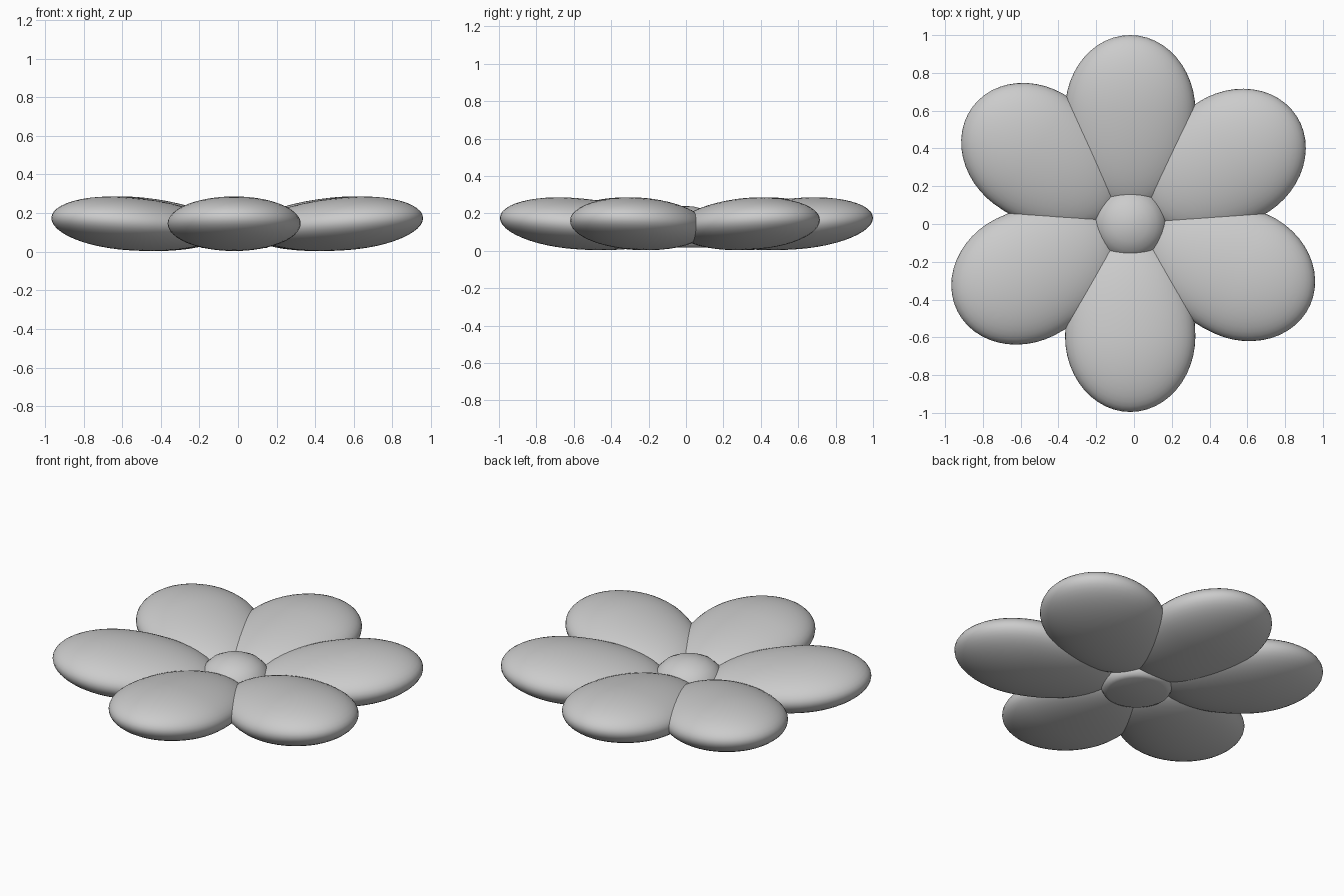
import bpy, bmesh
from math import radians, cos, sin, tan, pi
from mathutils import Matrix

if "Cube" in bpy.data.objects:
    bpy.data.objects.remove(bpy.data.objects["Cube"])

CX, CY = -0.02, 0.0  # flower middle


def add_object(name, bm):
    mesh = bpy.data.meshes.new(name)
    bm.normal_update()
    bm.to_mesh(mesh)
    bm.free()
    ob = bpy.data.objects.new(name, mesh)
    bpy.context.collection.objects.link(ob)
    for p in mesh.polygons:
        p.use_smooth = True
    return ob


# Egg-shaped petal: blunt outer end, long tapered inner end, tip tilted up
def petal(name, angle, radius):
    bm = bmesh.new()
    bmesh.ops.create_uvsphere(bm, u_segments=48, v_segments=24, radius=1)
    for v in bm.verts:
        x = v.co.x * (0.40 if v.co.x > 0 else 0.52)
        v.co = (radius + x, v.co.y * 0.345, 0.146 + v.co.z * 0.137 + x * tan(radians(4.3)))
    bm.transform(Matrix.Translation((CX, CY, 0)) @ Matrix.Rotation(radians(angle), 4, 'Z'))
    return add_object(name, bm)


petals = [(90, 0.60), (33, 0.65), (-24.3, 0.645), (-90, 0.595), (206.8, 0.625), (143.4, 0.64)]
for i, (angle, radius) in enumerate(petals):
    petal(f"petal_{i + 1}", angle, radius)

# Domed flower centre with a flat underside, lathed from a profile
profile = [(0.165, 0.018), (0.185, 0.028), (0.197, 0.05), (0.2, 0.085), (0.195, 0.125),
           (0.175, 0.165), (0.14, 0.2), (0.095, 0.223), (0.045, 0.236)]
N = 40
bm = bmesh.new()
rings = [[bm.verts.new((CX + r * cos(2 * pi * k / N), CY + r * sin(2 * pi * k / N), z))
          for k in range(N)] for r, z in profile]
for lo, hi in zip(rings, rings[1:]):
    for k in range(N):
        bm.faces.new((lo[k], lo[(k + 1) % N], hi[(k + 1) % N], hi[k]))
bm.faces.new(rings[0][::-1])
top = bm.verts.new((CX, CY, 0.24))
for k in range(N):
    bm.faces.new((rings[-1][k], rings[-1][(k + 1) % N], top))
centre = add_object("flower_centre", bm)
bpy.context.view_layer.objects.active = centre
centre.select_set(True)
bpy.ops.object.shade_smooth_by_angle(angle=radians(35))
